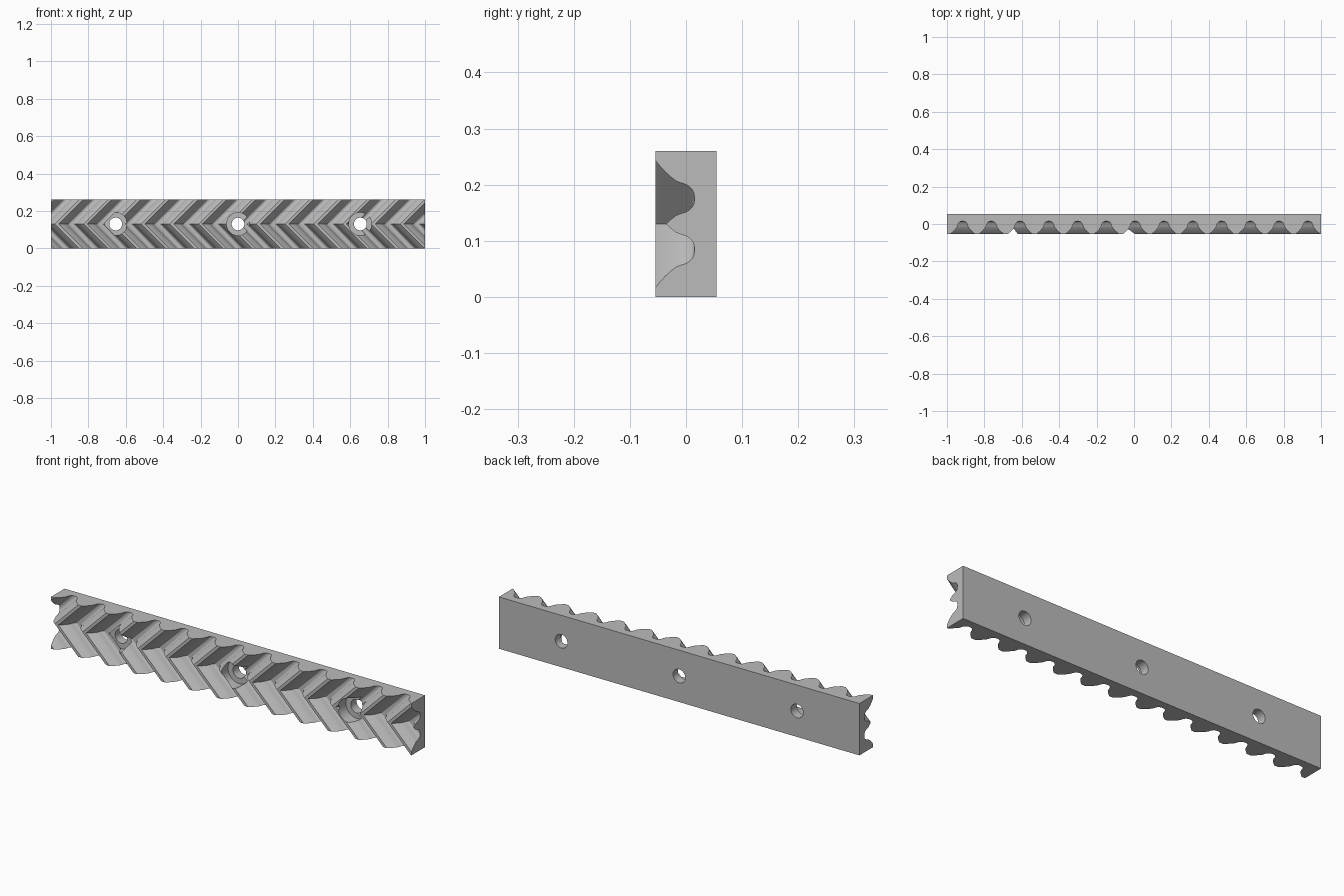
import bpy
import bmesh
import math
from mathutils import Vector

if "Cube" in bpy.data.objects:
    bpy.data.objects.remove(bpy.data.objects["Cube"], do_unlink=True)

HEIGHT, HALF_DEPTH, TEETH = 0.26, 0.054, 13
MID = HEIGHT / 2
PITCH = 2 / TEETH
GROOVE_X = 0.954          # groove centre at mid height

steel = bpy.data.materials.new("plain grey")
steel.use_nodes = True
grey = (0.5, 0.5, 0.5, 1)
steel.diffuse_color = grey
steel.node_tree.nodes["Principled BSDF"].inputs["Base Color"].default_value = grey

# Half of one groove: distance from its centre, depth
half = [(0.067, -HALF_DEPTH), (0.057, -0.046), (0.047, -0.037), (0.038, -0.027),
        (0.031, -0.018), (0.028, -0.011), (0.025, -0.001), (0.021, 0.006),
        (0.016, 0.011), (0.010, 0.014), (0.003, 0.015)]
groove = [(-d, y) for d, y in half] + [(d, y) for d, y in reversed(half)]

# Overlong tooth outline, closed along the flat back
outline = []
for k in range(-TEETH - 2, 3):
    outline += [(GROOVE_X + k * PITCH + dx, y) for dx, y in groove]
outline = ([(outline[0][0] - 0.01, -HALF_DEPTH)] + outline
           + [(outline[-1][0] + 0.01, -HALF_DEPTH)])
outline += [(outline[-1][0], HALF_DEPTH), (outline[0][0], HALF_DEPTH)]

# Sweep the outline up in two mirrored 45 degree halves
bm = bmesh.new()
rows = [[bm.verts.new((x + abs(z - MID), y, z)) for x, y in outline]
        for z in (0, MID, HEIGHT)]
n = len(outline)
for low, high in zip(rows, rows[1:]):
    for i in range(n):
        j = (i + 1) % n
        bm.faces.new((low[i], low[j], high[j], high[i]))
bm.faces.new(rows[0][::-1])
bm.faces.new(rows[2])

# Trim both ends square and cap them
for side in (-1, 1):
    geom = bm.verts[:] + bm.edges[:] + bm.faces[:]
    bmesh.ops.bisect_plane(bm, geom=geom, plane_co=(side, 0, 0),
                           plane_no=(side, 0, 0), clear_outer=True)
    rim = [e for e in bm.edges if e.is_boundary]
    bmesh.ops.holes_fill(bm, edges=rim, sides=0)
bmesh.ops.recalc_face_normals(bm, faces=bm.faces)
mesh = bpy.data.meshes.new("herringbone_rack")
bm.to_mesh(mesh)
bm.free()
mesh.materials.append(steel)
rack = bpy.data.objects.new("herringbone_rack", mesh)
bpy.context.collection.objects.link(rack)


# Cutters for the screw holes and their counterbores
def cut(name, x, radius, y_front, y_back):
    bpy.ops.mesh.primitive_cylinder_add(
        vertices=48, radius=radius, depth=y_back - y_front,
        location=(x, (y_front + y_back) / 2, MID), rotation=(math.pi / 2, 0, 0))
    tool = bpy.context.object
    tool.name = name
    tool.data.materials.append(steel)
    tool.hide_render = True
    mod = rack.modifiers.new(name, "BOOLEAN")
    mod.operation, mod.solver, mod.object = "DIFFERENCE", "EXACT", tool
    return tool


tools = []
for x in (-0.654, 0, 0.654):
    tools.append(cut("screw_hole_cutter", x, 0.034, -0.1, 0.1))
    tools.append(cut("counterbore_cutter", x, 0.061, -0.1, 0.008))

# Apply the cuts and shade the curved flanks
bpy.ops.object.select_all(action="DESELECT")
rack.select_set(True)
bpy.context.view_layer.objects.active = rack
for mod in list(rack.modifiers):
    bpy.ops.object.modifier_apply(modifier=mod.name)
for tool in tools:
    bpy.data.objects.remove(tool, do_unlink=True)
bpy.ops.object.shade_smooth_by_angle(angle=math.radians(30))
